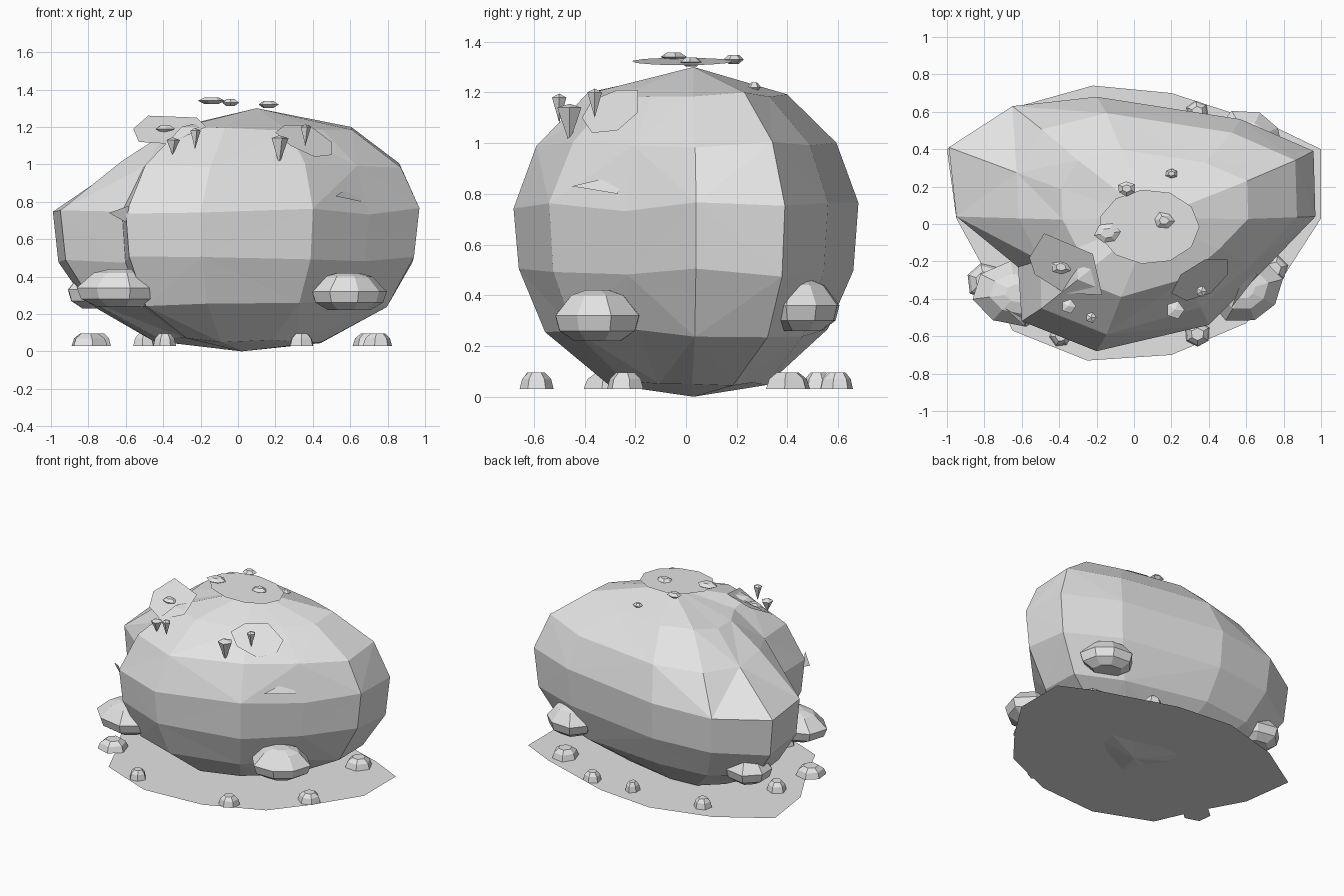
import bpy, bmesh, math, random

random.seed(4)
if "Cube" in bpy.data.objects:
    bpy.data.objects.remove(bpy.data.objects["Cube"])

stone = bpy.data.materials.new("stone_grey")
stone.use_nodes = True
GREY = (0.78, 0.78, 0.78, 1)
stone.diffuse_color = GREY
stone.node_tree.nodes["Principled BSDF"].inputs["Base Color"].default_value = GREY


def finish(name, bm):
    mesh = bpy.data.meshes.new(name)
    bm.to_mesh(mesh)
    bm.free()
    mesh.materials.append(stone)
    obj = bpy.data.objects.new(name, mesh)
    bpy.context.collection.objects.link(obj)
    return obj


def loft(name, rings, bottom=None, top=None):
    """Skin closed rings of points; cap with a pole point or a flat face."""
    bm = bmesh.new()
    rows = [[bm.verts.new(p) for p in ring] for ring in rings]
    n = len(rows[0])
    for r, (a, b) in enumerate(zip(rows, rows[1:])):
        for i in range(n):
            j = (i + 1) % n
            quad = [a[i], a[j], b[j], b[i]]
            # Diagonals meet at every other vertex, giving star-shaped facets
            for k in ((0, 1, 2), (0, 2, 3)) if (i + r) % 2 else ((0, 1, 3), (1, 2, 3)):
                bm.faces.new([quad[m] for m in k])
    for row, pole in ((rows[0], bottom), (rows[-1], top)):
        if pole is None:
            bm.faces.new(row)
        else:
            tip = bm.verts.new(pole)
            for i in range(n):
                bm.faces.new((row[i], row[(i + 1) % n], tip))
    bmesh.ops.recalc_face_normals(bm, faces=bm.faces)
    return finish(name, bm)


def sheet(name, points):
    """Single flat polygon facing up."""
    bm = bmesh.new()
    face = bm.faces.new([bm.verts.new(p) for p in points])
    face.normal_update()
    if face.normal.z < 0:
        face.normal_flip()
    finish(name, bm)


def stone_lump(name, centre, rx, ry, profile, sides):
    """Faceted stone from (radius, z) pairs, with a little irregularity."""
    cx, cy, cz = centre
    spin = random.random()
    wobble = [random.uniform(0.9, 1.08) for _ in range(sides)]
    rings = []
    for r, z in profile:
        rings.append([(cx + rx * r * wobble[i] * math.cos(spin + math.tau * i / sides),
                       cy + ry * r * wobble[i] * math.sin(spin + math.tau * i / sides),
                       cz + z) for i in range(sides)])
    loft(name, rings)


# Boulder: widest outline, one point per column, scaled ring by ring
outline = [(0.97, 0.03), (0.96, 0.38), (0.57, 0.55), (-0.2, 0.67), (-0.65, 0.62),
           (-0.99, 0.4), (-0.95, 0.03), (-0.62, -0.24), (-0.6, -0.53),
           (-0.2, -0.69), (0.4, -0.55), (0.7, -0.25)]
levels = [(0.06, 0.46), (0.25, 0.82), (0.49, 0.97), (0.75, 1.0), (1.0, 0.87), (1.19, 0.58)]
cut_columns = {4: 0.92, 5: 0.76, 6: 0.78, 7: 0.98, 10: 0.95}
rings = []
for z, scale in levels:
    ring = []
    for i, (x, y) in enumerate(outline):
        k = scale * (cut_columns.get(i, 1) if z > 0.9 else 1)
        lean = 0.06 * max(0, z - 0.75) / 0.55
        ring.append((x * k + lean, y * k + 0.01, z + random.uniform(-0.02, 0.02)))
    rings.append(ring)
loft("boulder", rings, (0.02, 0.03, 0), (0.1, 0.03, 1.3))

# Ground sheet
ground = [(1.0, 0.03), (1.0, 0.4), (0.75, 0.52), (0.2, 0.7), (-0.22, 0.74), (-0.65, 0.62),
          (-1.0, 0.4), (-0.95, 0.03), (-0.78, -0.28), (-0.65, -0.57), (-0.25, -0.73),
          (0.2, -0.7), (0.6, -0.53), (0.8, -0.28)]
sheet("ground_sheet", [(x, y, 0.03) for x, y in ground])

# Rocks leaning on the boulder
rock_profile = [(0.55, -0.1), (0.9, -0.06), (1.0, 0.0), (0.62, 0.08), (0.28, 0.1)]
for i, (x, y, z, rx, ry) in enumerate([(-0.62, -0.37, 0.34, 0.23, 0.17),
                                       (0.59, -0.35, 0.32, 0.2, 0.18),
                                       (0.61, 0.45, 0.36, 0.19, 0.16),
                                       (-0.74, 0.35, 0.33, 0.19, 0.16)]):
    stone_lump(f"side_rock_{i + 1}", (x, y, z), rx, ry, rock_profile, 8)

# Pebbles on the ground
pebble_profile = [(1.0, 0.0), (0.85, 0.04), (0.5, 0.065)]
for i, (x, y, r) in enumerate([(0.34, 0.6, 0.065), (0.34, -0.59, 0.07), (-0.39, -0.6, 0.06),
                               (0.75, -0.24, 0.08), (0.7, 0.4, 0.09), (-0.8, -0.3, 0.1),
                               (-0.5, 0.52, 0.06), (-0.75, 0.02, 0.07), (0.03, 0.58, 0.05)]):
    stone_lump(f"pebble_{i + 1}", (x, y, 0.03), r, r, pebble_profile, 6)

# Sheets on the crown and on both front shoulders
crown = []
for i in range(11):
    a = math.tau * i / 11
    crown.append((0.08 + 0.27 * math.cos(a), -0.015 + 0.2 * math.sin(a),
                  1.322 - 0.015 * math.cos(a)))
sheet("crown_sheet", crown)
sheet("right_shoulder_sheet", [(-0.48, -0.05, 1.26), (-0.22, -0.16, 1.25), (-0.17, -0.38, 1.2),
                               (-0.37, -0.37, 1.11), (-0.53, -0.27, 1.12), (-0.56, -0.18, 1.19)])
sheet("left_shoulder_sheet", [(0.2, -0.37, 1.17), (0.25, -0.27, 1.21), (0.38, -0.19, 1.21),
                              (0.5, -0.19, 1.12), (0.5, -0.27, 1.05), (0.41, -0.37, 1.04),
                              (0.28, -0.41, 1.1)])

# Small chips resting on the sheets
chip_profile = [(0.5, -0.018), (1.0, 0.0), (0.5, 0.018)]
for i, (x, y, z, r) in enumerate([(-0.14, -0.05, 1.34, 0.07), (0.16, 0.02, 1.32, 0.055),
                                  (-0.04, 0.19, 1.33, 0.05), (0.2, 0.27, 1.22, 0.035),
                                  (-0.39, -0.23, 1.19, 0.055)]):
    stone_lump(f"chip_{i + 1}", (x, y, z), r, r * 0.8, chip_profile, 6)

# Hanging spikes under the shoulder sheets
for i, (x, y, z, h, r) in enumerate([(0.22, -0.46, 1.14, 0.14, 0.05), (0.36, -0.36, 1.2, 0.1, 0.03),
                                     (-0.23, -0.5, 1.18, 0.1, 0.03), (-0.35, -0.44, 1.13, 0.08, 0.04)]):
    circle = [(x + r * math.cos(math.tau * k / 5), y + r * math.sin(math.tau * k / 5), z)
              for k in range(5)]
    loft(f"spike_{i + 1}", [circle], (x, y, z - h), (x, y, z + 0.015))

# Loose three-sided flakes on the flanks
sheet("left_flake", [(0.52, -0.45, 0.83), (0.6, -0.24, 0.88), (0.66, -0.27, 0.8)])
sheet("right_flake", [(-0.69, -0.45, 0.74), (-0.58, -0.55, 0.78), (-0.6, -0.5, 0.69)])
